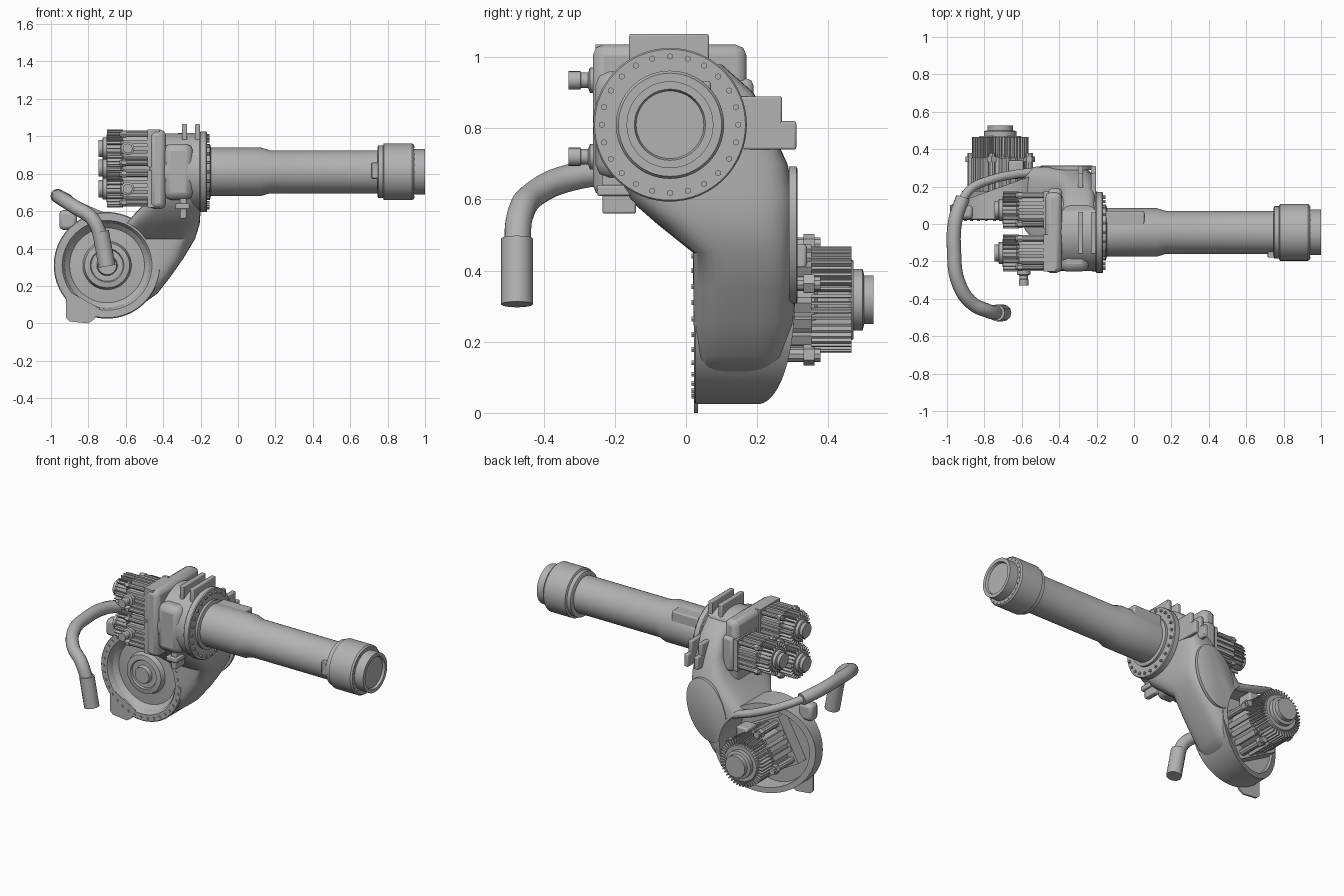
import bpy, bmesh, math
from math import cos, sin, pi
from mathutils import Matrix, Vector

old = bpy.data.objects.get("Cube")
if old:
    bpy.data.objects.remove(old, do_unlink=True)

GREY = (0.45, 0.45, 0.45, 1)
mat = bpy.data.materials.new("cast_grey")
mat.use_nodes = True
mat.diffuse_color = GREY
bsdf = next(n for n in mat.node_tree.nodes if n.type == 'BSDF_PRINCIPLED')
bsdf.inputs["Base Color"].default_value = GREY
bsdf.inputs["Roughness"].default_value = 0.6

X, Y, Z = Vector((1, 0, 0)), Vector((0, 1, 0)), Vector((0, 0, 1))


def frame(loc, axis, roll=0.0):
    """Local z runs along axis."""
    q = Z.rotation_difference(axis)
    return Matrix.Translation(loc) @ q.to_matrix().to_4x4() @ Matrix.Rotation(roll, 4, 'Z')


def finish(name, bm, bevel=0.0, angle=32):
    bmesh.ops.recalc_face_normals(bm, faces=bm.faces)
    me = bpy.data.meshes.new(name)
    bm.to_mesh(me)
    bm.free()
    ob = bpy.data.objects.new(name, me)
    bpy.context.scene.collection.objects.link(ob)
    me.materials.append(mat)
    smooth(me, angle)
    if bevel:
        m = ob.modifiers.new("bevel", 'BEVEL')
        m.width, m.segments, m.limit_method = bevel, 2, 'ANGLE'
    return ob


def smooth(me, angle=32):
    for p in me.polygons:
        p.use_smooth = True
    me.set_sharp_from_angle(angle=math.radians(angle))


def skin(bm, rings):
    """Bridge closed rings of points and cap both ends."""
    vs = [[bm.verts.new(p) for p in r] for r in rings]
    n = len(vs[0])
    for a, b in zip(vs, vs[1:]):
        for i in range(n):
            j = (i + 1) % n
            bm.faces.new((a[i], a[j], b[j], b[i]))
    bm.faces.new(vs[0])
    bm.faces.new(vs[-1])


def lathe(bm, M, profile, seg=48):
    skin(bm, [[M @ Vector((r * cos(2 * pi * i / seg), r * sin(2 * pi * i / seg), h))
               for i in range(seg)] for r, h in profile])


def box(bm, lo, hi, M=Matrix()):
    lo, hi = Vector(lo), Vector(hi)
    S = Matrix.Diagonal((*(hi - lo), 1))
    bmesh.ops.create_cube(bm, size=1, matrix=M @ Matrix.Translation((lo + hi) / 2) @ S)


def box_part(name, lo, hi, bevel=0.008):
    bm = bmesh.new()
    box(bm, lo, hi)
    return finish(name, bm, bevel)


def lathe_part(name, M, profile, seg=64):
    bm = bmesh.new()
    lathe(bm, M, profile, seg)
    return finish(name, bm)


def bolt_ring(name, M, count, radius, size, height):
    bm = bmesh.new()
    for i in range(count):
        a = 2 * pi * i / count
        spot = Matrix.Translation((radius * cos(a), radius * sin(a), 0))
        lathe(bm, M @ spot, [(size, -0.005), (size, height)], 6)
    return finish(name, bm)


# Long tube with stepped end cap
ARM = Vector((0, -0.045, 0.81))
arm = frame(ARM, X)
lathe_part("arm_tube", arm, [(0.15, -0.18), (0.15, -0.15), (0.13, -0.145), (0.13, 0.12),
                             (0.115, 0.17), (0.115, 0.76)])
lathe_part("end_cap", arm, [(0.13, 0.745), (0.14, 0.75), (0.14, 0.775), (0.152, 0.78),
                            (0.152, 0.93), (0.145, 0.94), (0.122, 0.94), (0.122, 1.0),
                            (0.1, 1.0), (0.095, 0.985)])
bolt_ring("cap_screws", arm @ Matrix.Translation((0, 0, 0.94)), 24, 0.136, 0.004, 0.004)
box_part("tube_cover", (-0.15, -0.02, 0.84), (0.055, 0.07, 0.933))
box_part("cap_clamp", (0.715, -0.18, 0.775), (0.75, -0.15, 0.86), 0.004)

# Upper joint housing and flange
lathe_part("joint_housing", arm, [(0.19, -0.42), (0.205, -0.4), (0.208, -0.2)])
lathe_part("joint_flange", arm, [(0.21, -0.205), (0.216, -0.2), (0.216, -0.17), (0.212, -0.165)])
bolt_ring("flange_bolts", arm @ Matrix.Translation((0, 0, -0.165)), 24, 0.192, 0.009, 0.012)
box_part("motor_plate", (-0.475, -0.262, 0.61), (-0.385, 0.17, 1.035), 0.03)
box_part("housing_front_block", (-0.4, -0.255, 0.66), (-0.24, -0.1, 0.96), 0.04)

# Lifting lugs on the housing
for i, x in enumerate((-0.3, -0.23)):
    box_part(f"top_lug_{i}", (x, -0.16, 0.96), (x + 0.028, 0.065, 1.065), 0.006)
    box_part(f"rear_lug_{i}", (x, 0.1, 0.74), (x + 0.028, 0.31, 0.82), 0.006)
    box_part(f"rear_lug_upper_{i}", (x, 0.1, 0.8), (x + 0.028, 0.27, 0.89), 0.006)
box_part("front_lug", (-0.31, -0.235, 0.56), (-0.275, -0.14, 0.68), 0.006)
box_part("front_lug_foot", (-0.335, -0.25, 0.61), (-0.26, -0.15, 0.64), 0.006)

# Elbow casting: rounded sections (z, x range, y range)
sections = [(0.98, -0.39, -0.2, -0.12, 0.10), (0.9, -0.39, -0.2, -0.2, 0.19),
            (0.8, -0.4, -0.2, -0.22, 0.24), (0.7, -0.44, -0.2, -0.22, 0.285),
            (0.6, -0.54, -0.2, -0.16, 0.308), (0.53, -0.6, -0.205, -0.08, 0.308),
            (0.45, -0.67, -0.23, 0.02, 0.308), (0.35, -0.7, -0.29, 0.02, 0.308),
            (0.25, -0.7, -0.36, 0.02, 0.305), (0.16, -0.7, -0.43, 0.025, 0.28),
            (0.11, -0.7, -0.5, 0.025, 0.25)]


def rounded(z, x0, x1, y0, y1, n=40):
    def s(v):
        return math.copysign(abs(v) ** 0.5, v)
    return [((x0 + x1) / 2 + (x1 - x0) / 2 * s(cos(2 * pi * i / n)),
             (y0 + y1) / 2 + (y1 - y0) / 2 * s(sin(2 * pi * i / n)), z) for i in range(n)]


bm = bmesh.new()
skin(bm, [rounded(*s) for s in sections])
elbow = finish("elbow_casting", bm, angle=45)

# Flat oval cover on the elbow's back
oval = frame((-0.36, 0.29, 0.5), Y) @ Matrix.Rotation(0.35, 4, 'Z') @ Matrix.Diagonal((0.13, 0.2, 1, 1))
cover = lathe_part("elbow_cover", oval, [(1, 0), (1, 0.02), (0.97, 0.023)])

# Round opening cut through the elbow around the lower joint
HUB = Vector((-0.7, 0, 0.31))
hub = frame(HUB, Y)
cutter = lathe_part("opening_cutter", hub, [(0.25, -0.3), (0.25, 0.7)], 64)
cutter.hide_render = True
for ob in (elbow, cover):
    m = ob.modifiers.new("opening", 'BOOLEAN')
    m.operation, m.object, m.solver = 'DIFFERENCE', cutter, 'EXACT'
    bpy.context.view_layer.objects.active = ob
    bpy.ops.object.modifier_apply(modifier=m.name)
    smooth(ob.data, 40)
bpy.data.objects.remove(cutter, do_unlink=True)

# Lower joint: stepped front dish, back rim sloping deeper toward the elbow
bm = bmesh.new()
lathe(bm, hub, [(0.04, 0.03), (0.05, 0.03), (0.055, 0.055), (0.085, 0.055), (0.09, 0.045),
                (0.12, 0.05), (0.13, 0.08), (0.2, 0.085), (0.225, 0.06), (0.23, 0.035),
                (0.24, 0.022), (0.28, 0.022), (0.285, 0.027), (0.285, 0.5), (0.25, 0.5),
                (0.245, 0.1)], 80)
for v in bm.verts:
    if v.co.y > 0.4:
        v.co.y = 0.1 + (v.co.x + 0.985) * 0.36
finish("joint_dish", bm)
bolt_ring("dish_bolts", frame(HUB + Y * 0.022, -Y), 36, 0.263, 0.008, 0.006)

# Mounting tabs on the dish edge
bm = bmesh.new()
skin(bm, [[(x, y, z) for x, z in ((-0.92, 0.18), (-0.92, 0.03), (-0.9, 0.01),
                                  (-0.8, 0.0), (-0.77, 0.02), (-0.74, 0.08))]
          for y in (0.022, 0.034)])
finish("foot_tab", bm)
box_part("upper_tab", (-0.955, 0.025, 0.5), (-0.86, 0.1, 0.605), 0.02)


def motor(name, loc, axis, L, h, roll, fins):
    """Square flange, ribbed body, cooling fins, round rear cap."""
    M = frame(loc, axis, roll)
    bm = bmesh.new()
    box(bm, (-h, -h, 0), (h, h, 0.2 * L), M)
    lathe(bm, M, [(0.86 * h, 0), (0.86 * h, 0.62 * L), (0.8 * h, 0.64 * L), (0.8 * h, 0.84 * L),
                  (0.74 * h, 0.87 * L), (0.58 * h, 0.87 * L), (0.58 * h, 0.93 * L),
                  (0.46 * h, 0.94 * L), (0.46 * h, L)], 32)
    for k in range(4):
        side = M @ Matrix.Rotation(k * pi / 2, 4, 'Z')
        for t in (-0.35, 0, 0.35):
            box(bm, (0.7 * h, (t - 0.1) * h, 0), (0.95 * h, (t + 0.1) * h, 0.6 * L), side)
        rod = side @ Matrix.Translation((0.76 * h, 0.76 * h, 0))
        lathe(bm, rod, [(0.14 * h, 0), (0.14 * h, 0.66 * L)], 10)
        lathe(bm, rod, [(0.2 * h, 0.55 * L), (0.2 * h, 0.62 * L)], 6)
    for k in range(fins):
        fin = M @ Matrix.Rotation(2 * pi * k / fins, 4, 'Z')
        box(bm, (0.7 * h, -0.025 * h, 0.6 * L), (1.0 * h, 0.025 * h, 0.86 * L), fin)
    return finish(name, bm)


# Three drive motors on the upper joint, one larger motor in the dish
spots = {"upper_motor": (-0.155, 0.935), "lower_motor": (-0.155, 0.72), "rear_motor": (0.075, 0.83)}
for name, (y, z) in spots.items():
    motor(name, (-0.42, y, z), -X, 0.325, 0.1, 0, 24)
    if y < 0:
        lathe_part(name + "_connector", frame((-0.59, y - 0.07, z), -Y),
                   [(0.036, 0), (0.036, 0.045), (0.022, 0.05), (0.022, 0.07), (0.026, 0.072),
                    (0.026, 0.105)], 16)
box_part("rear_motor_plate", (-0.46, -0.02, 0.72), (-0.385, 0.19, 0.94), 0.02)
motor("elbow_motor", (-0.715, 0.09, 0.318), Y, 0.437, 0.15, 0.5, 44)
box_part("elbow_motor_terminal_box", (-0.67, 0.24, 0.4), (-0.59, 0.34, 0.475), 0.01)


def hose(name, radius, points):
    cu = bpy.data.curves.new(name, 'CURVE')
    cu.dimensions, cu.bevel_depth, cu.bevel_resolution = '3D', radius, 4
    cu.use_fill_caps = True
    cu.resolution_u = 10
    sp = cu.splines.new('BEZIER')
    sp.bezier_points.add(len(points) - 1)
    for bp, p in zip(sp.bezier_points, points):
        bp.co = p
        bp.handle_left_type = bp.handle_right_type = 'AUTO'
    cu.materials.append(mat)
    ob = bpy.data.objects.new(name, cu)
    bpy.context.scene.collection.objects.link(ob)


# Cable hose sweeping from the elbow round to the front
hose("hose_end_sleeve", 0.045, [(-0.7, -0.475, 0.305), (-0.735, -0.475, 0.49)])
hose("main_hose", 0.038, [(-0.73, -0.475, 0.46), (-0.78, -0.465, 0.56), (-0.87, -0.42, 0.62),
                          (-0.94, -0.31, 0.665), (-0.962, -0.15, 0.68), (-0.955, 0.02, 0.675),
                          (-0.915, 0.14, 0.655)])
hose("thin_hose", 0.024, [(-0.93, 0.11, 0.66), (-0.87, 0.19, 0.635), (-0.77, 0.235, 0.59),
                          (-0.64, 0.265, 0.54), (-0.5, 0.28, 0.5)])
